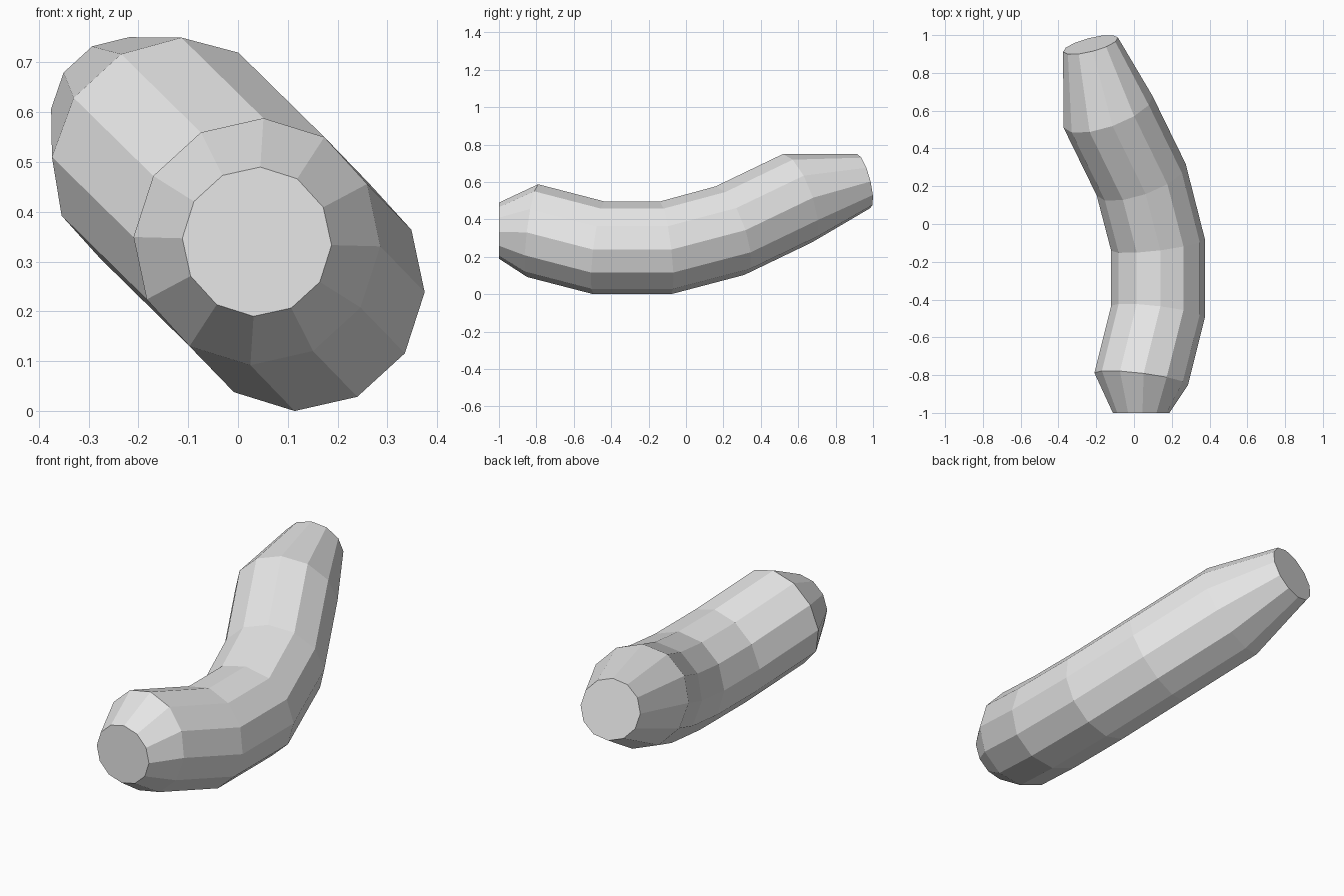
import bpy
import bmesh
from math import sin, cos, radians
from mathutils import Vector

default = bpy.data.objects.get("Cube")
if default:
    bpy.data.objects.remove(default, do_unlink=True)

SIDES = 12
# Stations along the bent tube: centre, radius, tilt in the diagonal bend plane
STATIONS = [
    ((0.038, -1.0, 0.34), 0.15, 0),
    ((0.038, -0.82, 0.34), 0.25, -10),
    ((0.127, -0.465, 0.248), 0.25, -10),
    ((0.127, -0.11, 0.248), 0.25, 10),
    ((0.038, 0.235, 0.34), 0.25, 27),
    ((-0.138, 0.595, 0.513), 0.25, 27),
    ((-0.23, 0.949, 0.605), 0.15, 20),
]

# Grey surface colour
grey = bpy.data.materials.new("light_grey")
grey.use_nodes = True
colour = (0.8, 0.8, 0.8, 1.0)
grey.diffuse_color = colour
grey.node_tree.nodes["Principled BSDF"].inputs["Base Color"].default_value = colour


def add_ring(bm, centre, radius, tilt):
    """Circle of vertices square to the local path direction."""
    t = radians(tilt)
    across = Vector((1, 0, 1)).normalized()
    inward = Vector((-1, 0, 1)).normalized() * cos(t) - Vector((0, sin(t), 0))
    ring = []
    for i in range(SIDES):
        a = radians(42.4 + 360 * i / SIDES)
        ring.append(bm.verts.new(Vector(centre) + radius * (cos(a) * across + sin(a) * inward)))
    return ring


# Curved body: bridge neighbouring rings and cap both ends
bm = bmesh.new()
rings = [add_ring(bm, *s) for s in STATIONS]
for a, b in zip(rings, rings[1:]):
    for i in range(SIDES):
        j = (i + 1) % SIDES
        bm.faces.new((a[i], a[j], b[j], b[i]))
bm.faces.new(rings[0])
bm.faces.new(rings[-1])
bmesh.ops.recalc_face_normals(bm, faces=bm.faces)

mesh = bpy.data.meshes.new("curved_body")
bm.to_mesh(mesh)
bm.free()
mesh.materials.append(grey)
body = bpy.data.objects.new("curved_body", mesh)
bpy.context.collection.objects.link(body)
